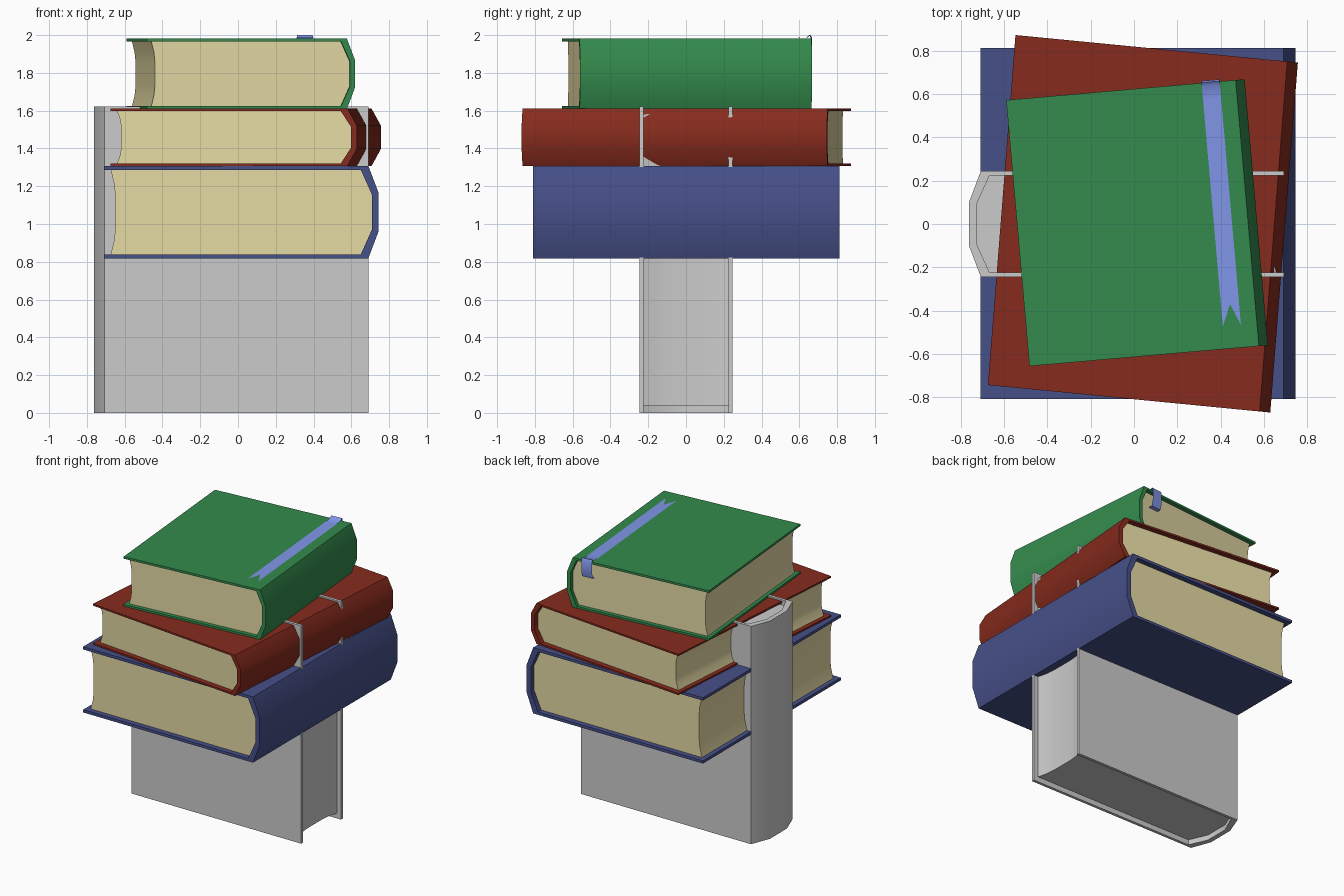
import bpy, bmesh
from math import radians
from mathutils import Matrix

if "Cube" in bpy.data.objects:
    bpy.data.objects.remove(bpy.data.objects["Cube"])


def material(name, rgb):
    m = bpy.data.materials.new(name)
    m.diffuse_color = (*rgb, 1)
    m.use_nodes = True
    m.node_tree.nodes["Principled BSDF"].inputs["Base Color"].default_value = m.diffuse_color
    return m


def finish(name, bm, mat, matrix):
    bmesh.ops.recalc_face_normals(bm, faces=bm.faces)
    me = bpy.data.meshes.new(name)
    bm.to_mesh(me)
    bm.free()
    ob = bpy.data.objects.new(name, me)
    bpy.context.collection.objects.link(ob)
    me.transform(matrix)
    if mat:
        me.materials.append(mat)
    bpy.ops.object.select_all(action='DESELECT')
    ob.select_set(True)
    bpy.context.view_layer.objects.active = ob
    bpy.ops.object.shade_smooth_by_angle(angle=radians(42))
    return ob


def prism(name, profile, length, mat, matrix):
    """Extrude an (x, z) outline along y, centred."""
    bm = bmesh.new()
    face = bm.faces.new([bm.verts.new((x, -length / 2, z)) for x, z in profile])
    new = bmesh.ops.extrude_face_region(bm, geom=[face])['geom']
    bmesh.ops.translate(bm, vec=(0, length, 0),
                        verts=[v for v in new if isinstance(v, bmesh.types.BMVert)])
    return finish(name, bm, mat, matrix)


def mirrored(half):
    return half + [(x, -z) for x, z in reversed(half)]


# One book: spine towards +x, length along y, thickness along z
OUTER = [(-.727, .245), (.672, .245), (.727, .10)]
INNER = [(.632, .224), (.692, .09)]
FORE = [(-.692, -.224), (-.674, -.15), (-.668, -.09)]


def book(name, matrix, cover_mat=None, page_mat=None):
    cover = mirrored(OUTER) + mirrored([(-.727, .224)] + INNER)[::-1]
    prism(name + "_cover", cover, 1.622, cover_mat, matrix)
    prism(name + "_pages", mirrored(INNER) + mirrored(FORE), 1.545, page_mat, matrix)


def place(x, y, z, angle=0, scale=(1, 1, 1)):
    return (Matrix.Translation((x, y, z)) @ Matrix.Diagonal((*scale, 1))
            @ Matrix.Rotation(radians(angle), 4, 'Z'))


paper = material("paper", (.78, .70, .37))
blue = material("blue_cloth", (.062, .080, .25))
red = material("red_cloth", (.24, .024, .012))
green = material("green_cloth", (.034, .26, .074))
ribbon_mat = material("ribbon_blue", (.22, .31, .82))

# Upright grey book, spine towards -x
upright = Matrix(((-1, 0, 0, -.035), (0, 0, 1, 0), (0, 1, 0, .811), (0, 0, 0, 1)))
book("upright_book", upright)

# Lying stack
book("lower_book", place(.018, .002, 1.063), blue, paper)
book("middle_book", place(.041, .001, 1.459, -5, (.9, 1, .62)), red, paper)
book("top_book", place(.014, .006, 1.795, 5, (.76, .76, .76)), green, paper)

# Bookmark ribbon: folds from the pages over the back edge, forked tail
path = [(.575, 1.855), (.618, 1.86), (.628, 1.90), (.628, 1.985), (.620, 2.0),
        (.605, 1.988), (.54, 1.985), (-.41, 1.985)]
bm = bmesh.new()
rows = [[bm.verts.new((.395 + dx, y, z - 1.795)) for dx in (-.042, 0, .042)]
        for y, z in path]
tail = [bm.verts.new((.395 + dx, -.51, 1.985 - 1.795)) for dx in (-.042, .042)]
for a, b in zip(rows, rows[1:]):
    for i in (0, 1):
        bm.faces.new((a[i], a[i + 1], b[i + 1], b[i]))
end = rows[-1]
bm.faces.new((end[0], end[1], tail[0]))
bm.faces.new((end[1], end[2], tail[1]))
finish("bookmark_ribbon", bm, ribbon_mat, place(.014, .004, 1.795, 5))
